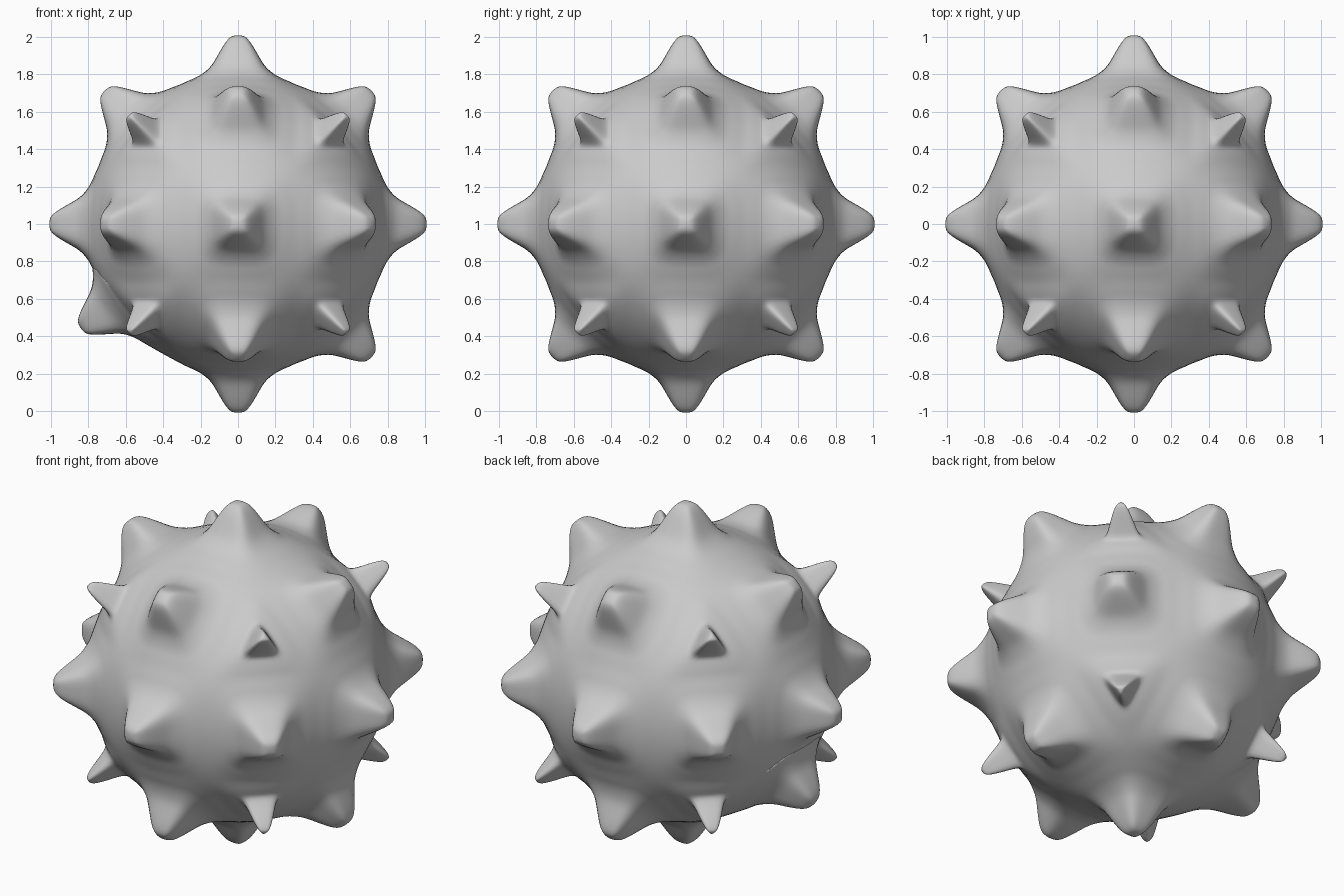
import bpy, bmesh, math
from itertools import product, permutations
from mathutils import Vector, Matrix

if "Cube" in bpy.data.objects:
    bpy.data.objects.remove(bpy.data.objects["Cube"])

R = 0.825      # ball radius
K = 1 + math.sqrt(2)
CENTRE = Vector((0, 0, 1))

# 24 corners of a 26-faced ball (18 squares and 8 triangles)
corners = [Vector((a * p[0], b * p[1], c * p[2])).normalized()
           for p in set(permutations((1, 1, K)))
           for a, b, c in product((-1, 1), repeat=3)]


def outline(d):
    """Ordered corners of the face pointing along d, with edge midpoints."""
    best = max(v.dot(d) for v in corners)
    loop = [v for v in corners if v.dot(d) > best - 1e-4]
    u = (loop[0] - d * best).normalized()
    w = d.cross(u)
    loop.sort(key=lambda v: math.atan2(v.dot(w), v.dot(u)) % (2 * math.pi - 1e-4))
    out = []
    for a, b in zip(loop, loop[1:] + loop[:1]):
        out += [a, (a + b) / 2]
    return best, out


bm = bmesh.new()
for t in product((-1, 0, 1), repeat=3):
    if t == (0, 0, 0):
        continue
    d = Vector(t).normalized()
    height, loop = outline(d)
    tri = len(loop) == 6
    # one spike sits off the regular layout
    turn = Matrix.Rotation(math.radians(11.5), 3, 'Y') if t == (-1, 0, -1) else Matrix.Identity(3)
    rings = []
    # ball surface around the spike
    for s in ((1, 0.76, 0.54) if tri else (1, 0.8, 0.64)):
        m = turn if s < 0.9 else Matrix.Identity(3)
        rings.append([m @ ((d * height).lerp(v, s).normalized() * R) for v in loop])
    # spike: (width factor, distance from centre)
    spike = ((0.40, 0.82), (0.31, 0.88), (0.16, 0.985), (0.06, 1.005)) if tri else \
            ((0.50, 0.835), (0.40, 0.885), (0.21, 0.985), (0.09, 1.01))
    for s, r in spike:
        rings.append([turn @ (d * r + (v - d * height) * s * R) for v in loop])
    vs = [[bm.verts.new(p + CENTRE) for p in ring] for ring in rings]
    n = len(loop)
    for lo, hi in zip(vs, vs[1:]):
        for i in range(n):
            j = (i + 1) % n
            bm.faces.new((lo[i], lo[j], hi[j], hi[i]))
    bm.faces.new(vs[-1])

bmesh.ops.remove_doubles(bm, verts=bm.verts, dist=1e-4)
bmesh.ops.recalc_face_normals(bm, faces=bm.faces)
for f in bm.faces:
    f.smooth = True
mesh = bpy.data.meshes.new("spiked_ball")
bm.to_mesh(mesh)
bm.free()
ball = bpy.data.objects.new("spiked_ball", mesh)
bpy.context.collection.objects.link(ball)
sub = ball.modifiers.new("round", 'SUBSURF')
sub.levels = sub.render_levels = 2
